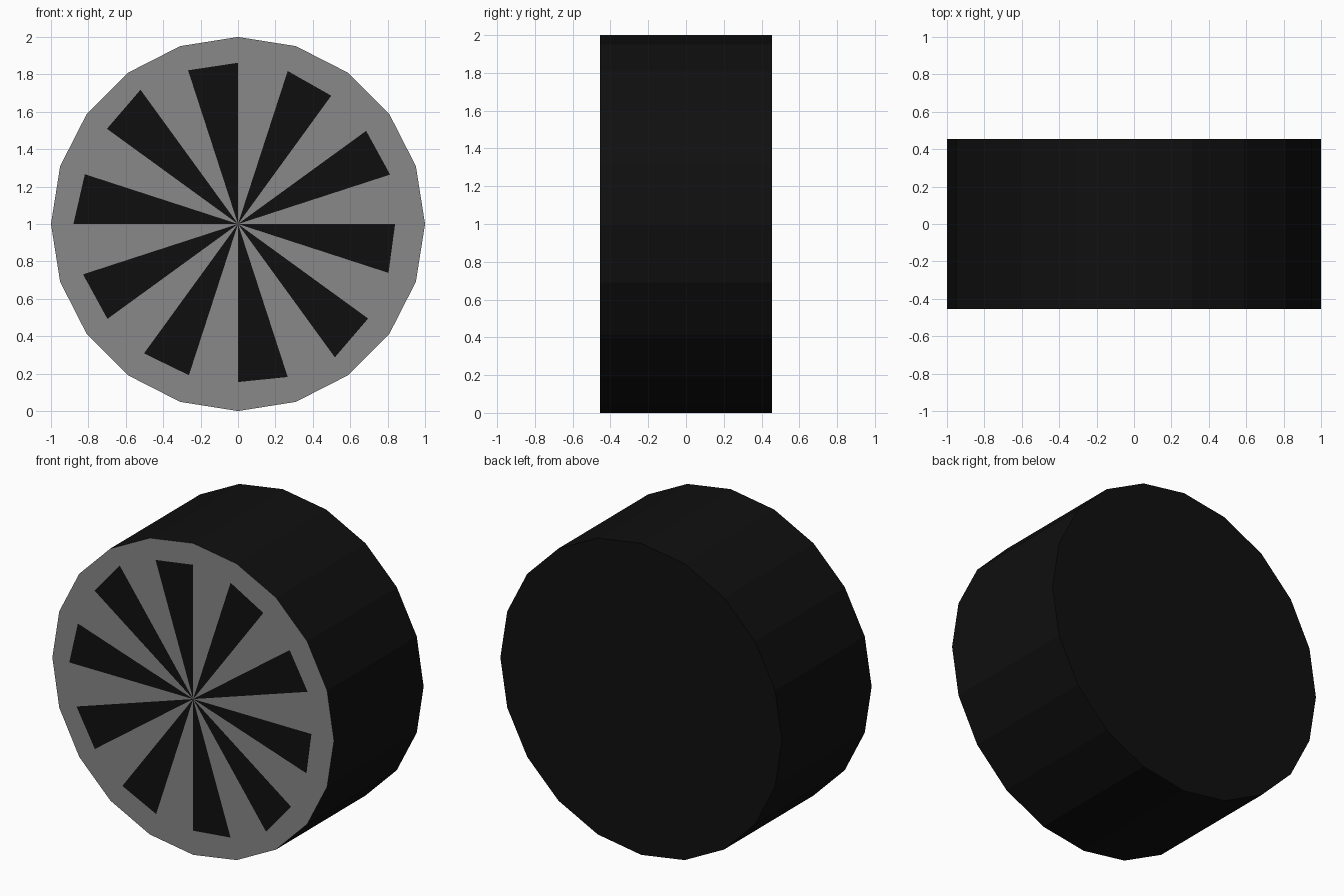
import bpy, math

if "Cube" in bpy.data.objects:
    bpy.data.objects.remove(bpy.data.objects["Cube"])

SIDES, HALF = 20, 0.455
STEP = 2 * math.pi / SIDES

# Slot reach at each spoke edge, starting at +x and turning counter-clockwise
REACH = [0.84, 0.855, 0.847, 0.848, 0.86, 0.862, 0.864, 0.887, 0.866, 0.861,
         0.88, 0.871, 0.863, 0.855, 0.85, 0.845, 0.86, 0.881, 0.86, 0.846]


def material(name, value):
    mat = bpy.data.materials.new(name)
    mat.diffuse_color = (value, value, value, 1)
    mat.use_nodes = True
    mat.node_tree.nodes["Principled BSDF"].inputs["Base Color"].default_value = mat.diffuse_color
    return mat


def point(i, radius, y):
    a = (i % SIDES) * STEP
    return (radius * math.cos(a), y, 1 + radius * math.sin(a))


def build(name, polygons, mat):
    """Make a flat-shaded object from polygons, sharing equal corners."""
    index, faces = {}, []
    for poly in polygons:
        faces.append([index.setdefault(p, len(index)) for p in poly])
    mesh = bpy.data.meshes.new(name)
    mesh.from_pydata(list(index), [], faces)
    mesh.materials.append(mat)
    obj = bpy.data.objects.new(name, mesh)
    bpy.context.collection.objects.link(obj)
    return obj


rubber = material("black", 0.0048)
metal = material("grey", 0.246)


def front(i):
    return point(i, 1, -HALF)


def back(i):
    return point(i, 1, HALF)


def inner(i):
    return point(i, REACH[i % SIDES], -HALF)


hub = (0, -HALF, 1)

# Tyre: tread band and closed back
tread = [(front(i), back(i), back(i + 1), front(i + 1)) for i in range(SIDES)]
build("tyre", tread + [[back(i) for i in reversed(range(SIDES))]], rubber)

# Wheel face: outer ring plus every other sector as a spoke
ring = [(front(i), front(i + 1), inner(i + 1), inner(i)) for i in range(SIDES)]
spokes = [(hub, inner(i), inner(i + 1)) for i in range(0, SIDES, 2)]
build("rim_and_spokes", ring + spokes, metal)

# Dark slots between the spokes, flush with the face
slots = [(hub, inner(i), inner(i + 1)) for i in range(1, SIDES, 2)]
build("spoke_slots", slots, rubber)
